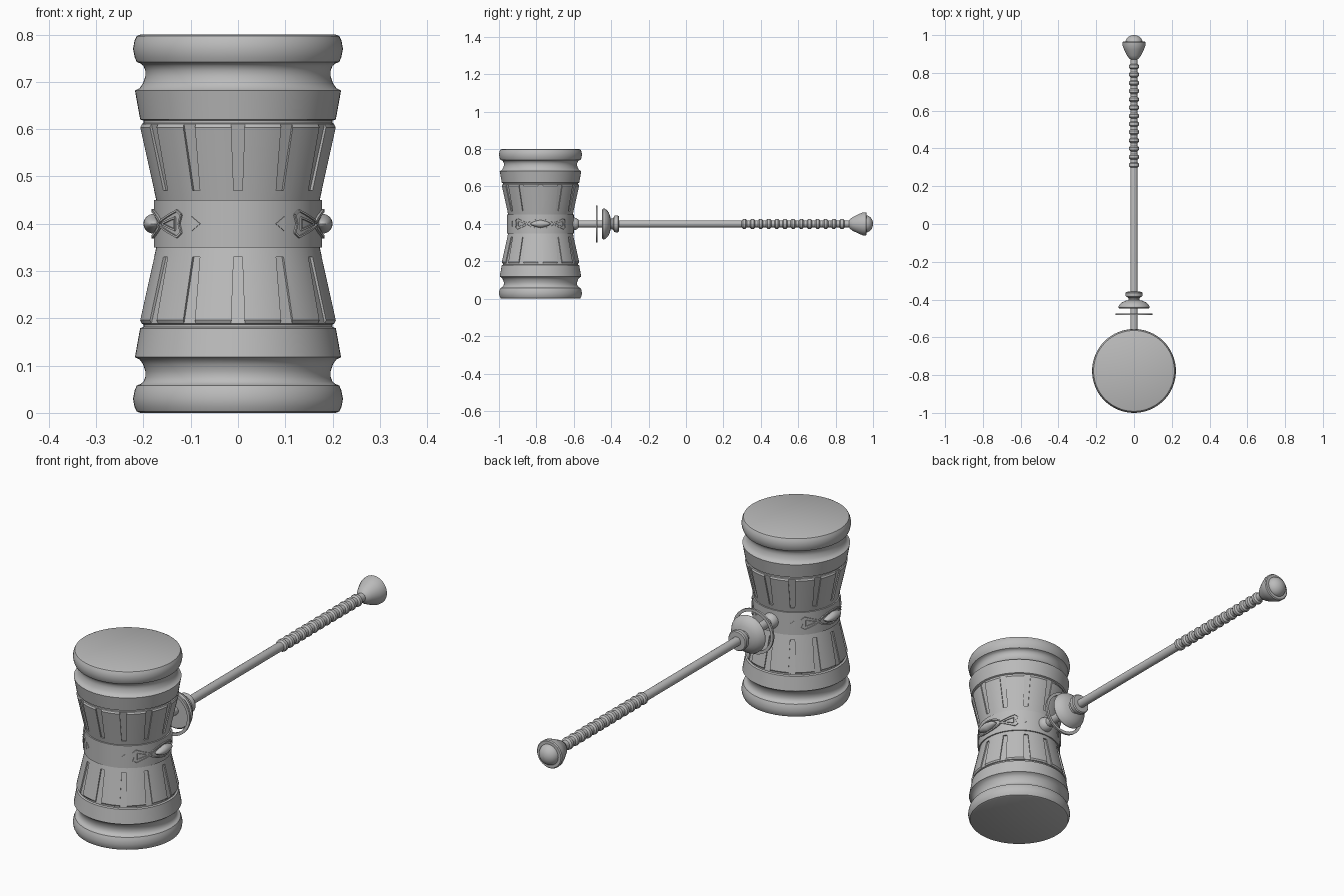
import bpy, bmesh, math
from mathutils import Vector

if "Cube" in bpy.data.objects:
    bpy.data.objects.remove(bpy.data.objects["Cube"])

HEAD_Y, MID_Z, BELT_R = -0.778, 0.4, 0.178

grey = bpy.data.materials.new("plain grey")
grey.diffuse_color = (0.5, 0.5, 0.5, 1)
grey.use_nodes = True
grey.node_tree.nodes["Principled BSDF"].inputs["Base Color"].default_value = grey.diffuse_color


def finish(name, bm, angle=30):
    bmesh.ops.recalc_face_normals(bm, faces=bm.faces)
    me = bpy.data.meshes.new(name)
    bm.to_mesh(me)
    bm.free()
    ob = bpy.data.objects.new(name, me)
    bpy.context.collection.objects.link(ob)
    me.materials.append(grey)
    smooth(ob, angle)
    return ob


def smooth(ob, angle=30):
    bpy.ops.object.select_all(action='DESELECT')
    ob.select_set(True)
    bpy.context.view_layer.objects.active = ob
    bpy.ops.object.shade_smooth_by_angle(angle=math.radians(angle))


def lathe(name, profile, seg, place, closed=False):
    """Spin (radius, height) points; place maps (a, b, height) to the scene."""
    bm = bmesh.new()
    rings = [[bm.verts.new(place(r * math.sin(2 * math.pi * i / seg),
                                 r * math.cos(2 * math.pi * i / seg), h))
              for i in range(seg)] for r, h in profile]
    pairs = list(zip(rings, rings[1:]))
    if closed:
        pairs.append((rings[-1], rings[0]))
    else:
        bm.faces.new(rings[0])
        bm.faces.new(rings[-1])
    for a, b in pairs:
        for i in range(seg):
            j = (i + 1) % seg
            bm.faces.new((a[i], a[j], b[j], b[i]))
    return finish(name, bm)


def upright(a, b, h):
    return (a, HEAD_Y + b, h)


def along_handle(a, b, h):
    return (a, h, MID_Z + b)


def on_drum(angle, z, r):
    """Angle is measured from the front (-y) toward +x."""
    a = math.radians(angle)
    return Vector((r * math.sin(a), HEAD_Y - r * math.cos(a), z))


# Drum-shaped hammer head: upper half profile, mirrored about the middle
half = [(BELT_R, 0.45), (0.173, 0.4505), (0.2075, 0.604), (0.204, 0.611),
        (0.200, 0.613), (0.200, 0.618), (0.207, 0.621), (0.218, 0.682), (0.208, 0.687),
        (0.201, 0.697), (0.196, 0.712), (0.196, 0.724), (0.2, 0.734),
        (0.206, 0.739), (0.214, 0.742), (0.2185, 0.752), (0.222, 0.770),
        (0.219, 0.787), (0.214, 0.797), (0.207, 0.8)]
profile = [(r, 0.8 - z) for r, z in reversed(half)] + half
head = lathe("hammer_head", profile, 64, upright)

# Tapered slots cut into both cones
bm = bmesh.new()
for k in range(12):
    for flip in (1, -1):
        ring = []
        for z, w in ((0.47, 0.009), (0.616, 0.0145)):
            inner = 0.173 + (z - 0.45) * 0.2246 - 0.007
            for x, r in ((-w, inner), (w, inner), (w, 0.26), (-w, 0.26)):
                if z > 0.6 and r > 0.25:
                    r = 0.26
                a = math.radians(30 * k)
                ring.append(bm.verts.new((x * math.cos(a) + r * math.sin(a),
                                          HEAD_Y + x * math.sin(a) - r * math.cos(a),
                                          MID_Z + flip * (min(z, 0.6115) - MID_Z))))
        lo, hi = ring[:4], ring[4:]
        bm.faces.new(lo)
        bm.faces.new(hi)
        for i in range(4):
            j = (i + 1) % 4
            bm.faces.new((lo[i], lo[j], hi[j], hi[i]))
cutter = finish("slot_cutter", bm)
cutter.hide_render = True
cut = head.modifiers.new("slots", 'BOOLEAN')
cut.operation, cut.object, cut.solver = 'DIFFERENCE', cutter, 'EXACT'
bpy.context.view_layer.objects.active = head
bpy.ops.object.modifier_apply(modifier="slots")
bpy.data.objects.remove(cutter)
smooth(head)


def belt_bars(name, paths, width=0.005, height=0.004):
    """Raised strips following (angle, z) paths around the belt."""
    bm = bmesh.new()
    for path in paths:
        for (a0, z0), (a1, z1) in zip(path, path[1:]):
            d = Vector((math.radians(a1 - a0) * BELT_R, z1 - z0)).normalized()
            da, dz = math.degrees(-d.y / BELT_R) * width / 2, d.x * width / 2
            n, prev = 4, None
            for i in range(n + 1):
                a, z = a0 + (a1 - a0) * i / n, z0 + (z1 - z0) * i / n
                ring = [bm.verts.new(on_drum(a + s * da, z + s * dz, r))
                        for s, r in ((-1, BELT_R - 0.004), (-1, BELT_R + height),
                                     (1, BELT_R + height), (1, BELT_R - 0.004))]
                if prev:
                    for j in range(4):
                        k = (j + 1) % 4
                        bm.faces.new((prev[j], prev[k], ring[k], ring[j]))
                if i in (0, n):
                    bm.faces.new(ring)
                prev = ring
    return finish(name, bm)


# Side ornaments: gem, lens frame, flared fans and small arrowheads
for side, label in ((90, "right"), (-90, "left")):
    lens, fans = [], []
    for v in (1, -1):
        lens.append([(side + 24 * math.cos(math.pi * t / 8),
                      MID_Z + v * (0.003 + 0.025 * math.sin(math.pi * t / 8) ** 1.5))
                     for t in range(9)])
    for s in (1, -1):
        fans.append([(side + s * 22, 0.403), (side + s * 44, 0.428),
                     (side + s * 48, 0.419), (side + s * 46, 0.4),
                     (side + s * 48, 0.381), (side + s * 44, 0.372), (side + s * 22, 0.397)])
        fans.append([(side + s * 27, 0.4), (side + s * 42, 0.413),
                     (side + s * 42, 0.387), (side + s * 27, 0.4)])
        # Arrowhead pointing away from the gem
        bm = bmesh.new()
        tri = [(side + s * 57, 0.415), (side + s * 63.5, 0.4), (side + s * 57, 0.385)]
        low = [bm.verts.new(on_drum(a, z, BELT_R - 0.004)) for a, z in tri]
        top = [bm.verts.new(on_drum(a, z, BELT_R + 0.002)) for a, z in tri]
        bm.faces.new(low)
        bm.faces.new(top)
        for i in range(3):
            j = (i + 1) % 3
            bm.faces.new((low[i], low[j], top[j], top[i]))
        finish(f"arrowhead_{label}", bm)
    belt_bars(f"gem_frame_{label}", lens, 0.006, 0.005)
    belt_bars(f"fan_ornament_{label}", fans, 0.004, 0.004)
    bm = bmesh.new()
    bmesh.ops.create_uvsphere(bm, u_segments=24, v_segments=14, radius=1)
    for v in bm.verts:
        pinch = 1 - 0.35 * abs(v.co.y)
        v.co = Vector((math.copysign(0.178, side) + v.co.x * 0.022,
                       HEAD_Y + v.co.y * 0.054, MID_Z + v.co.z * 0.021 * pinch))
    finish(f"gem_{label}", bm)

# Handle, with a beaded grip toward the far end
rod = [(0.0195, -0.62), (0.0195, 0.295)]
pitch, beads = 0.0435, 13
for k in range(beads):
    y = 0.298 + k * pitch
    rod += [(0.019, y), (0.026, y + 0.007), (0.027, y + 0.014),
            (0.026, y + 0.021), (0.019, y + 0.028), (0.018, y + 0.036)]
rod += [(0.019, 0.868), (0.019, 0.93)]
lathe("handle", rod, 24, along_handle)

# Socket where the handle meets the head
lathe("handle_socket", [(0.034, -0.615), (0.034, -0.598), (0.03, -0.585),
                        (0.024, -0.577), (0.0195, -0.574)], 24, along_handle)

# Loose guard ring, flared bell and collar
lathe("guard_ring", [(0.086, -0.482), (0.099, -0.482), (0.099, -0.473),
                     (0.086, -0.473)], 48, along_handle, closed=True)
lathe("guard_bell", [(0.02, -0.448), (0.078, -0.448), (0.083, -0.443), (0.083, -0.437),
                     (0.076, -0.426), (0.064, -0.415), (0.047, -0.407), (0.03, -0.403),
                     (0.028, -0.396), (0.033, -0.388), (0.043, -0.384), (0.045, -0.376),
                     (0.045, -0.364), (0.041, -0.359), (0.02, -0.358)], 32, along_handle)

# Pommel cup and domed end
lathe("pommel_cup", [(0.019, 0.872), (0.027, 0.878), (0.037, 0.892), (0.053, 0.925),
                     (0.061, 0.945), (0.062, 0.962), (0.058, 0.966), (0.046, 0.966)],
      32, along_handle)
dome = [(0.046 * math.cos(t * math.pi / 16) + 0.0002, 0.96 + 0.04 * math.sin(t * math.pi / 16))
        for t in range(9)]
lathe("pommel_dome", dome, 32, along_handle)
